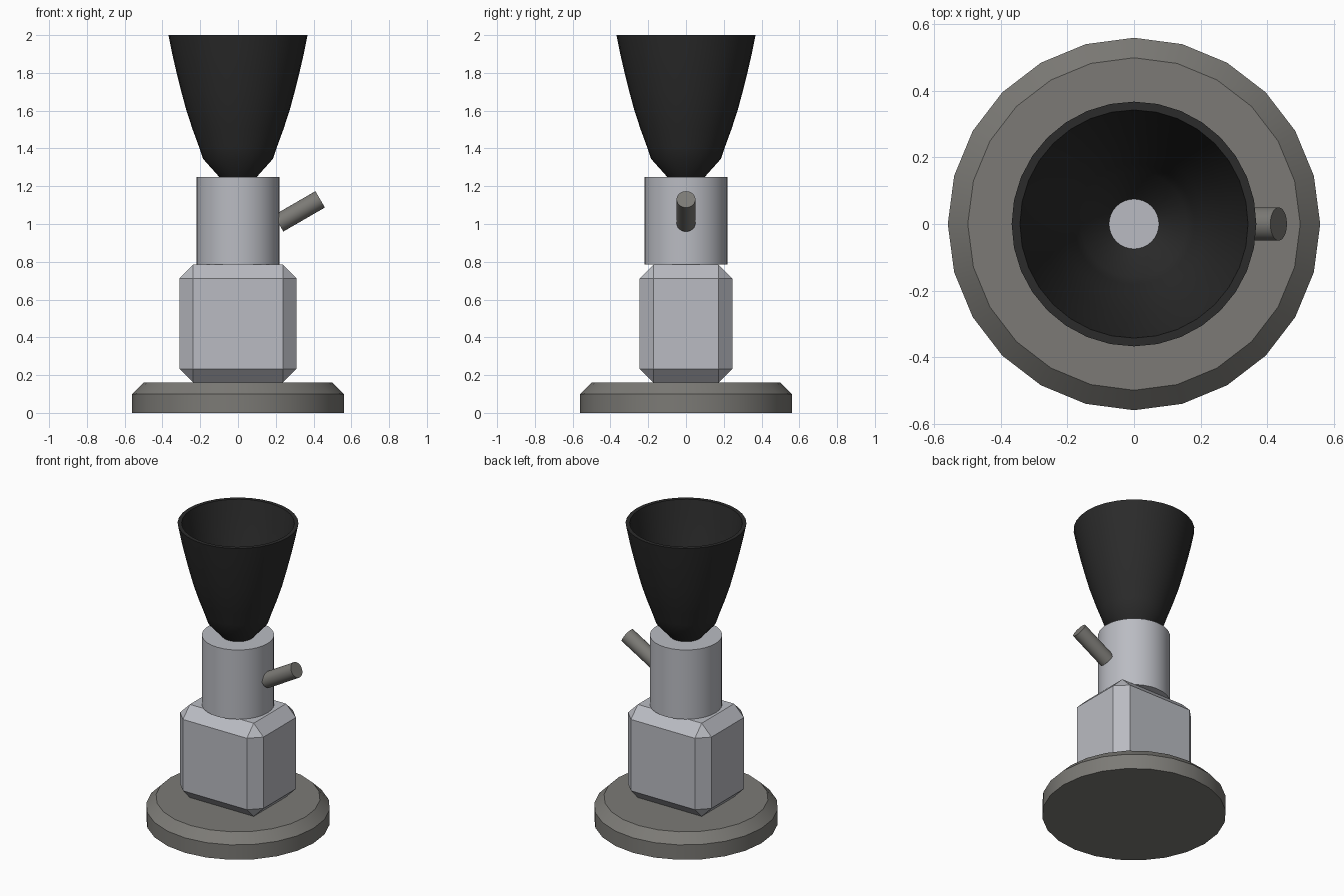
import bpy, bmesh, math
from mathutils import Vector

if "Cube" in bpy.data.objects:
    bpy.data.objects.remove(bpy.data.objects["Cube"], do_unlink=True)


def material(name, colour):
    mat = bpy.data.materials.new(name)
    mat.use_nodes = True
    mat.diffuse_color = (*colour, 1)
    mat.node_tree.nodes["Principled BSDF"].inputs["Base Color"].default_value = (*colour, 1)
    return mat


light_metal = material("light metal", (0.49, 0.50, 0.54))
warm_grey = material("warm grey", (0.2, 0.195, 0.18))
black = material("black plastic", (0.024, 0.024, 0.024))


def make_object(name, bm, mat, smooth=0):
    bmesh.ops.recalc_face_normals(bm, faces=bm.faces)
    mesh = bpy.data.meshes.new(name)
    bm.to_mesh(mesh)
    bm.free()
    obj = bpy.data.objects.new(name, mesh)
    bpy.context.collection.objects.link(obj)
    mesh.materials.append(mat)
    if smooth:
        bpy.ops.object.select_all(action="DESELECT")
        obj.select_set(True)
        bpy.context.view_layer.objects.active = obj
        bpy.ops.object.shade_smooth_by_angle(angle=math.radians(smooth))
    return obj


def lathe(name, profile, sides, mat, caps=True, closed=False):
    """Turn (radius, height) points around z."""
    bm = bmesh.new()
    rings = []
    for r, z in profile:
        angles = [math.tau * i / sides for i in range(sides)]
        rings.append([bm.verts.new((r * math.cos(a), r * math.sin(a), z)) for a in angles])
    pairs = list(zip(rings, rings[1:]))
    if closed:
        pairs.append((rings[-1], rings[0]))
    for low, high in pairs:
        for i in range(sides):
            j = (i + 1) % sides
            bm.faces.new((low[i], low[j], high[j], high[i]))
    if caps:
        bm.faces.new(rings[0])
        bm.faces.new(rings[-1])
    return make_object(name, bm, mat, 30)


# Round foot with a chamfered rim
lathe("base", [(0.56, 0), (0.56, 0.1), (0.5, 0.16)], 24, warm_grey)

# Chamfered motor block
bm = bmesh.new()
bmesh.ops.create_cube(bm, size=1)
bmesh.ops.scale(bm, vec=(0.62, 0.49, 0.625), verts=bm.verts)
bmesh.ops.translate(bm, vec=(0, 0, 0.4725), verts=bm.verts)
bmesh.ops.bevel(bm, geom=bm.edges[:], offset=0.073, segments=1, affect="EDGES")
make_object("body", bm, light_metal)

# Neck between block and hopper
lathe("neck", [(0.22, 0.785), (0.22, 1.25)], 32, light_metal)

# Open hopper with a thin wall
outer = [(0.1, 1.25), (0.185, 1.345), (0.207, 1.41), (0.24, 1.5), (0.273, 1.6),
         (0.3, 1.7), (0.325, 1.8), (0.348, 1.9), (0.368, 2.0)]
inner = [(r - 0.025, z) for r, z in reversed(outer)]
lathe("hopper", outer + inner, 32, black, caps=False, closed=True)

# Tilted lever on the left
lever = lathe("lever", [(0.05, -0.127), (0.05, 0.127)], 24, warm_grey)
lever.rotation_euler.y = math.radians(60)
lever.location = Vector((0.325, 0, 1.067))
